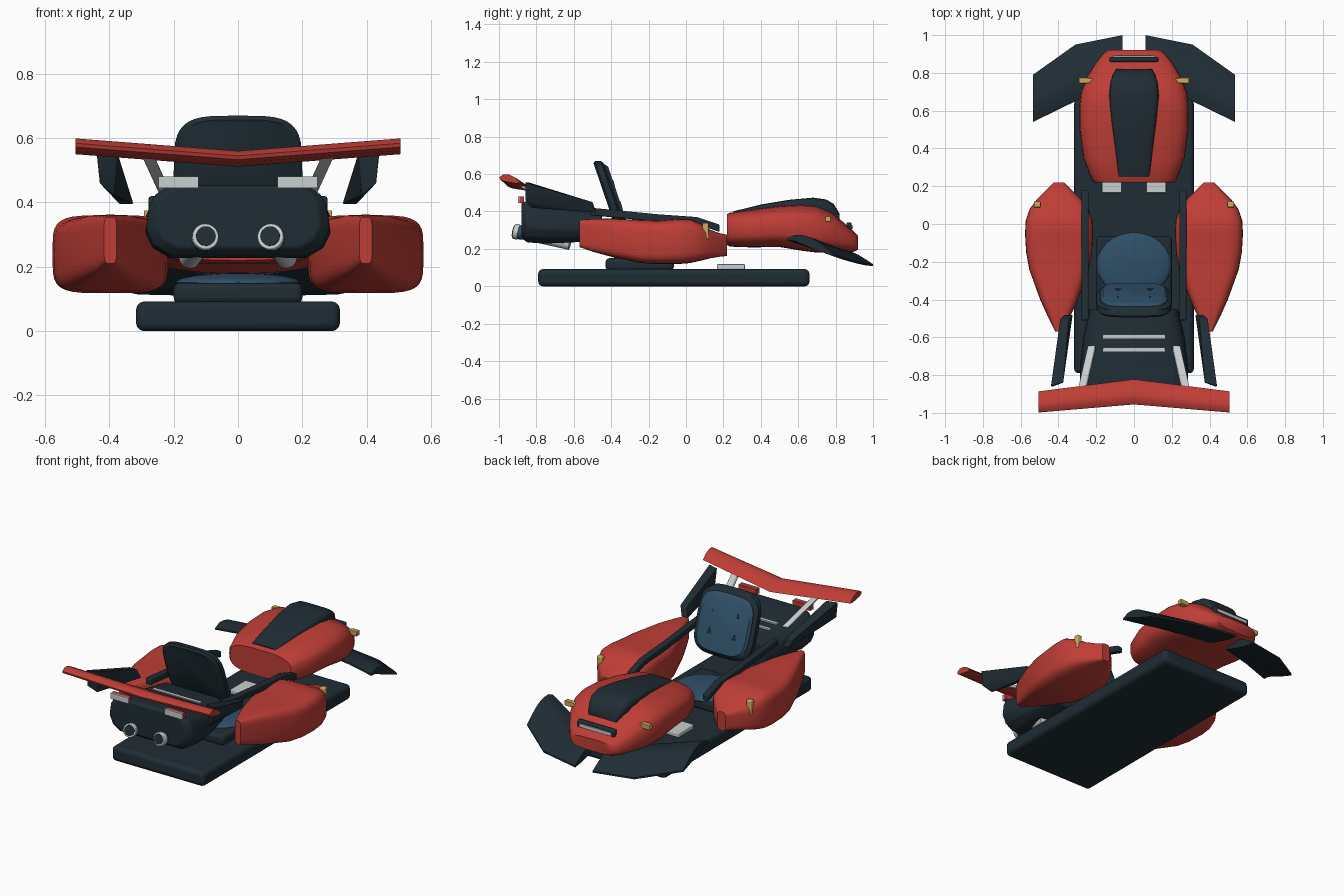
import bpy, bmesh, math
from mathutils import Vector

cube = bpy.data.objects.get("Cube")
if cube:
    bpy.data.objects.remove(cube, do_unlink=True)


def material(name, r, g, b):
    m = bpy.data.materials.new(name)
    m.use_nodes = True
    m.diffuse_color = (r, g, b, 1)
    m.node_tree.nodes["Principled BSDF"].inputs["Base Color"].default_value = (r, g, b, 1)
    return m


RED = material("red paint", 0.52, 0.047, 0.037)
DARK = material("dark slate", 0.014, 0.026, 0.035)
BLUE = material("seat blue", 0.028, 0.078, 0.135)
GREY = material("light metal", 0.58, 0.62, 0.63)
AMBER = material("amber lamp", 0.62, 0.40, 0.11)


def finish(name, bm, mat, mirror=False, bevel=0, segments=3, angle=40):
    """Turn a bmesh into a smooth-shaded object, optionally bevelled and mirrored."""
    bmesh.ops.recalc_face_normals(bm, faces=bm.faces[:])
    mesh = bpy.data.meshes.new(name)
    bm.to_mesh(mesh)
    bm.free()
    mesh.materials.append(mat)
    ob = bpy.data.objects.new(name, mesh)
    bpy.context.collection.objects.link(ob)
    if bevel:
        mod = ob.modifiers.new("Bevel", "BEVEL")
        mod.width, mod.segments = bevel, segments
    if mirror:
        ob.modifiers.new("Mirror", "MIRROR")
    bpy.ops.object.select_all(action="DESELECT")
    ob.select_set(True)
    bpy.context.view_layer.objects.active = ob
    bpy.ops.object.shade_smooth_by_angle(angle=math.radians(angle))
    return ob


def skin(name, rings, mat, **kw):
    """Bridge equal-length rings of points and cap both ends."""
    bm = bmesh.new()
    loops = [[bm.verts.new(p) for p in ring] for ring in rings]
    n = len(loops[0])
    for a, b in zip(loops, loops[1:]):
        for i in range(n):
            j = (i + 1) % n
            bm.faces.new((a[i], a[j], b[j], b[i]))
    bm.faces.new(loops[0])
    bm.faces.new(loops[-1])
    return finish(name, bm, mat, **kw)


def body(name, sections, mat, cx=0, power=3.5, n=32, **kw):
    """Shell along y from sections (y, half width, bottom, top)."""
    rings = []
    for y, w, lo, hi in sections:
        ring = []
        for k in range(n):
            c, s = math.cos(math.tau * k / n), math.sin(math.tau * k / n)
            ring.append((cx + w * math.copysign(abs(c) ** (2 / power), c), y,
                         (lo + hi) / 2 + (hi - lo) / 2 * math.copysign(abs(s) ** (2 / power), s)))
        rings.append(ring)
    return skin(name, rings, mat, **kw)


def box(name, lo, hi, mat, **kw):
    (x0, y0, z0), (x1, y1, z1) = lo, hi
    rings = [[(x0, y, z0), (x1, y, z0), (x1, y, z1), (x0, y, z1)] for y in (y0, y1)]
    return skin(name, rings, mat, **kw)


def tube(name, a, b, r, mat, n=20, **kw):
    a, b = Vector(a), Vector(b)
    q = (b - a).to_track_quat("Z", "Y")
    ring = [q @ Vector((r * math.cos(math.tau * k / n), r * math.sin(math.tau * k / n), 0))
            for k in range(n)]
    return skin(name, [[p + e for p in ring] for e in (a, b)], mat, mirror=True, **kw)


def hull(name, points, mat, **kw):
    bm = bmesh.new()
    for p in points:
        bm.verts.new(p)
    bmesh.ops.convex_hull(bm, input=bm.verts[:])
    return finish(name, bm, mat, **kw)


# Floor and pedals
box("floor", (-0.317, -0.79, 0), (0.317, 0.66, 0.092), DARK, bevel=0.025)
box("pedal", (0.065, 0.165, 0.09), (0.17, 0.315, 0.118), GREY, mirror=True, bevel=0.005)

# Nose shell and raised hood
body("nose", [(0.22, 0.21, 0.22, 0.385), (0.235, 0.225, 0.212, 0.393), (0.35, 0.268, 0.208, 0.41),
              (0.5, 0.288, 0.21, 0.43), (0.62, 0.29, 0.19, 0.437), (0.7, 0.28, 0.18, 0.43),
              (0.78, 0.248, 0.18, 0.395), (0.85, 0.205, 0.18, 0.335), (0.9, 0.165, 0.185, 0.29),
              (0.92, 0.14, 0.195, 0.27)], RED, power=3.2)
body("hood", [(0.25, 0.085, 0.35, 0.4), (0.4, 0.1, 0.35, 0.437), (0.55, 0.12, 0.35, 0.462),
              (0.68, 0.132, 0.35, 0.474), (0.75, 0.125, 0.33, 0.464), (0.79, 0.112, 0.32, 0.44),
              (0.82, 0.095, 0.31, 0.39)], DARK, power=5)
box("nose_slot", (-0.13, 0.857, 0.295), (0.13, 0.885, 0.342), DARK, bevel=0.01)
box("nose_slot_trim", (-0.11, 0.884, 0.305), (0.11, 0.892, 0.325), GREY)
hull("nose_lamp", [(x, y, z) for x, d in ((0.2, 0.006), (0.25, 0.015), (0.292, 0.015))
                   for y in (0.76 - d, 0.76 + d) for z in (0.36 - d, 0.36 + d)],
     AMBER, mirror=True, bevel=0.003)

# Front wings: thin curved blades swept back toward the tips
blades = []
for x, back, front in ((0.06, 0.76, 1.0), (0.31, 0.65, 0.95), (0.535, 0.54, 0.79)):
    top, under = [], []
    for k in range(7):
        t = k / 6
        y = back + (front - back) * t
        z = 0.112 + 0.45 * max(0, 0.99 - y) ** 1.35
        z = min(z, 0.25)
        thick = 0.006 + 0.045 * math.sin(math.pi * t)
        top.append((x, y, z + thick))
        under.append((x, y, z - 0.004))
    blades.append(top + under[::-1])
skin("front_wing", blades, DARK, mirror=True)

# Side pods and their lamps
body("side_pod", [(-0.57, 0.02, 0.21, 0.355), (-0.5, 0.055, 0.185, 0.36), (-0.4, 0.1, 0.158, 0.362),
                  (-0.24, 0.158, 0.124, 0.355), (-0.15, 0.174, 0.118, 0.352), (-0.05, 0.18, 0.118, 0.36),
                  (0.02, 0.176, 0.124, 0.36), (0.08, 0.155, 0.137, 0.335), (0.13, 0.118, 0.15, 0.302),
                  (0.18, 0.068, 0.158, 0.284), (0.22, 0.028, 0.162, 0.276)],
     RED, cx=0.397, power=4.5, mirror=True)
box("side_lamp", (0.495, 0.088, 0.25), (0.53, 0.12, 0.338), AMBER, mirror=True, bevel=0.006)

# Cockpit side rails
skin("side_rail", [[(x, y, z + d) for x, d in ((0.24, -0.04), (0.278, -0.04), (0.278, 0), (0.24, 0))]
                   for y, z in ((-0.51, 0.42), (-0.15, 0.385), (0.06, 0.37), (0.18, 0.33))],
     DARK, mirror=True, bevel=0.007)

# Seat: base, round cushion, reclined back with padded front
box("seat_base", (-0.2, -0.43, 0.085), (0.2, -0.065, 0.15), DARK, bevel=0.02)
body("seat_cushion", [(-0.215 + 0.17 * math.sin(a), 0.195 * math.cos(a),
                       0.15 - 0.03 * math.cos(a), 0.15 + 0.032 * math.cos(a))
                      for a in [math.radians(d) for d in range(-85, 86, 10)]], BLUE, power=2)


def seat_panel(name, half, top, y0, y1, mat, power):
    """Rounded slab standing up, leaning backwards."""
    lo, rings, n = 0.67 - top, [], 40
    for y, s in ((y0, 0.93), (y0 + 0.012, 1), (y1 - 0.012, 1), (y1, 0.93)):
        ring = []
        for k in range(n):
            c, v = math.cos(math.tau * k / n), math.sin(math.tau * k / n)
            z = 0.485 + s * top * math.copysign(abs(v) ** (2 / power), v)
            x = s * half * math.copysign(abs(c) ** (2 / power), c)
            ring.append((x, y - 0.34 * (z - 0.38), z))
        rings.append(ring)
    return skin(name, rings, mat)


seat_panel("seat_back", 0.2, 0.185, -0.4, -0.345, DARK, 4)
seat_panel("seat_back_pad", 0.178, 0.165, -0.36, -0.328, BLUE, 4)
for z, w, h in ((0.42, 0.016, 0.035), (0.54, 0.006, 0.025)):
    hull("seat_harness_slot", [(0.085 + dx, y - 0.34 * (zz - 0.38), zz) for y in (-0.332, -0.326)
                               for dx, zz in ((-w, z), (w, z), (0, z + h))], DARK, mirror=True)

# Engine cover with light vents on top
rings = []
for y, w, lo, hi in ((-0.45, 0.235, 0.25, 0.395), (-0.6, 0.27, 0.235, 0.41),
                     (-0.76, 0.288, 0.228, 0.43), (-0.85, 0.285, 0.235, 0.455), (-0.88, 0.255, 0.26, 0.448)):
    h = hi - lo
    half = [(0.74, 0), (0.92, 0.15), (1, 0.38), (0.97, 0.7), (0.9, 0.87), (0.74, 1)]
    rings.append([(w * a, y, lo + h * b) for a, b in half]
                 + [(-w * a, y, lo + h * b) for a, b in half[::-1]])
skin("engine_cover", rings, DARK, bevel=0.006, segments=2)
for y, z in ((-0.595, 0.409), (-0.665, 0.418)):
    box("engine_vent", (-0.163, y - 0.01, z - 0.01), (0.163, y + 0.01, z + 0.008), GREY)

# Rear fins
hull("rear_fin", [(0.325, -0.48, 0.395), (0.368, -0.48, 0.395), (0.345, -0.5, 0.45), (0.39, -0.5, 0.45),
                  (0.375, -0.84, 0.555), (0.44, -0.86, 0.555), (0.43, -0.86, 0.46), (0.385, -0.83, 0.42)],
     DARK, mirror=True, bevel=0.004)

# Rear wing: shallow V with an aerofoil section
foil = [(0, 0.022), (0.2, 0.037), (0.45, 0.036), (0.75, 0.02), (1, -0.008),
        (0.8, -0.012), (0.5, -0.006), (0.2, 0.0), (0.03, 0.01)]
wing = []
for x, rear, chord, z in ((-0.505, -0.998, 0.112, 0.562), (0, -0.955, 0.133, 0.523), (0.505, -0.998, 0.112, 0.562)):
    wing.append([(x, rear + chord * t, z + h) for t, h in foil])
skin("rear_wing", wing, RED)
hull("wing_strut", [(x + dx, y + dy, z) for x, y, z in ((0.225, -0.66, 0.425), (0.28, -0.9, 0.545))
                    for dx in (-0.019, 0.019) for dy in (-0.018, 0.018)], GREY, mirror=True, bevel=0.004)

# Tail lamps: red housing with pale lens
box("tail_lamp", (0.125, -0.89, 0.446), (0.245, -0.865, 0.48), RED, mirror=True)
box("tail_lamp_lens", (0.123, -0.897, 0.445), (0.247, -0.889, 0.481), GREY, mirror=True)

# Exhausts
inner, outer = Vector((0.15, -0.62, 0.228)), Vector((0.1, -0.92, 0.295))


def along(t):
    return inner.lerp(outer, t)


tube("exhaust_pipe", inner, along(0.86), 0.034, GREY)
tube("exhaust_band", along(0.84), along(0.92), 0.037, BLUE)
tube("exhaust_tip", along(0.91), along(1), 0.041, GREY, bevel=0.004)
tube("exhaust_opening", along(0.99), along(1.012), 0.031, DARK)
